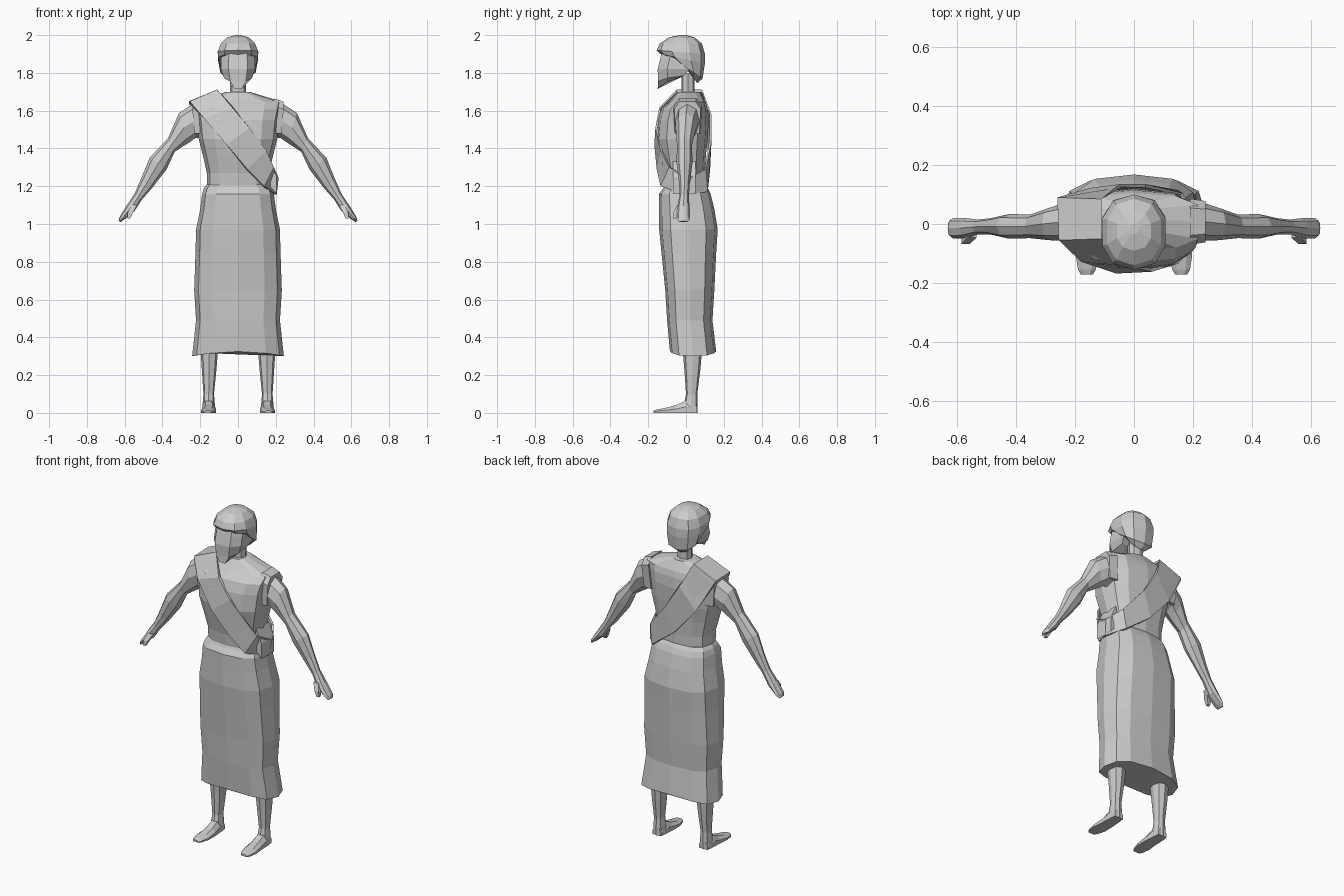
import bpy, bmesh, math
from mathutils import Vector

grey = bpy.data.materials.new("plain grey")
grey.diffuse_color = (0.6, 0.6, 0.6, 1)


def loft(name, rings, cap=True, closed=False):
    """Skin a list of equal-length point rings."""
    bm = bmesh.new()
    vs = [[bm.verts.new(p) for p in r] for r in rings]
    n = len(vs[0])
    pairs = list(zip(vs, vs[1:])) + ([(vs[-1], vs[0])] if closed else [])
    for a, b in pairs:
        for i in range(n):
            j = (i + 1) % n
            bm.faces.new((a[i], a[j], b[j], b[i]))
    if cap and not closed:
        bm.faces.new(vs[0][::-1])
        bm.faces.new(vs[-1])
    bmesh.ops.recalc_face_normals(bm, faces=bm.faces)
    me = bpy.data.meshes.new(name)
    bm.to_mesh(me)
    bm.free()
    ob = bpy.data.objects.new(name, me)
    bpy.context.collection.objects.link(ob)
    me.materials.append(grey)
    return ob


def oval(z, hx, front, back, n=12, power=0.8, cx=0, droop=0, turn=0):
    """Squared oval at height z; droop lowers the sides."""
    pts = []
    for i in range(n):
        a = 2 * math.pi * (i + turn) / n
        c, s = math.cos(a), math.sin(a)
        u = math.copysign(abs(c) ** power, c)
        v = math.copysign(abs(s) ** power, s)
        pts.append((cx + hx * u, (front + back) / 2 + (back - front) / 2 * v,
                    z - droop * u * u))
    return pts


def mirrored(ob):
    m = ob.modifiers.new("mirror", 'MIRROR')
    m.use_axis[0] = True
    m.use_mirror_merge = False
    return ob


# Long wrapped skirt
skirt = [(0.325, .243, -.085, .16), (.49, .222, -.10, .14), (.65, .232, -.11, .15),
         (.85, .225, -.13, .16), (.97, .222, -.142, .168), (1.08, .20, -.142, .15),
         (1.16, .19, -.142, .13), (1.19, .18, -.12, .115), (1.21, .165, -.11, .10)]
loft("skirt", [oval(z, hx, f, b, power=.72, droop=.025 if z < .4 else 0)
               for z, hx, f, b in skirt])

# Shirt body
torso = [(1.17, .165, -.11, .10), (1.27, .165, -.12, .10), (1.36, .185, -.14, .105),
         (1.45, .208, -.158, .115), (1.55, .218, -.15, .12), (1.61, .232, -.13, .115),
         (1.645, .24, -.09, .105), (1.70, .06, -.045, .075)]
loft("shirt", [oval(z, hx, f, b, power=.75) for z, hx, f, b in torso])

# Diagonal sash: inner and outer edge at each station around the body
sash = [((-.11, -.05, 1.712), (-.255, -.055, 1.65)), ((-.03, -.142, 1.615), (-.18, -.128, 1.56)),
        ((.06, -.162, 1.51), (-.06, -.168, 1.42)), ((.15, -.135, 1.39), (.05, -.155, 1.29)),
        ((.19, -.09, 1.30), (.14, -.135, 1.20)), ((.215, .02, 1.245), (.205, .0, 1.155)),
        ((.165, .105, 1.29), (.15, .115, 1.17)), ((.04, .135, 1.44), (-.01, .128, 1.29)),
        ((-.05, .135, 1.58), (-.15, .122, 1.45)), ((-.11, .085, 1.712), (-.26, .09, 1.65))]
rings = []
for hi, lo in sash:
    hi, lo = Vector(hi), Vector(lo)
    mid = (hi + lo) / 2
    out = Vector((mid.x, mid.y, 0)).normalized() * .012
    if mid.z > 1.67:
        out = Vector((0, 0, .015))
    rings.append([hi - out, lo - out, lo, hi])
loft("sash", rings, closed=True)

# Sash end tucked at the hip
loft("sash_end", [[(x, y, z) for x, z in ((.15, 1.22), (.205, 1.16), (.205, 1.25), (.17, 1.33))]
                  for y in (-.07, .05)])

# Arms: upper and lower outline point, then y centre and half depth
arm = [((.20, 1.645), (.18, 1.46), .01, .068), ((.24, 1.635), (.225, 1.455), .008, .065),
       ((.312, 1.588), (.262, 1.43), .0, .055), ((.37, 1.455), (.335, 1.382), -.008, .04),
       ((.468, 1.35), (.378, 1.29), -.008, .042), ((.515, 1.235), (.455, 1.19), -.008, .028),
       ((.548, 1.16), (.508, 1.13), -.01, .025), ((.592, 1.095), (.548, 1.068), -.014, .034),
       ((.628, 1.035), (.60, 1.025), -.014, .035), ((.632, 1.015), (.622, 1.01), -.014, .024)]
rings = []
for (ux, uz), (lx, lz), yc, hy in arm:
    up, low = Vector((ux, yc, uz)), Vector((lx, yc, lz))
    mid, half = (up + low) / 2, (up - low) / 2
    rings.append([mid + half * math.cos(i * math.pi / 4) * 1.0
                  + Vector((0, hy * math.sin(i * math.pi / 4), 0)) for i in range(8)])
mirrored(loft("arm", rings))

# Thumbs
mirrored(loft("thumb", [[(x + dx, y + dy, z) for dx, dy in ((-r, -r), (r, -r), (r, r), (-r, r))]
                        for x, y, z, r in ((.55, -.03, 1.10, .016), (.57, -.053, 1.06, .014),
                                           (.578, -.06, 1.03, .008))]))

# Short sleeve cuffs over the shoulders
mirrored(loft("sleeve", [[(x - (.012 if s < 0 else 0), .008 + h * c, z)
                          for s, c, z in ((1, -.6, t), (1, .6, t), (0, 1, t - .04),
                                          (-1, .9, b), (-1, -.9, b), (0, -1, t - .04))]
                         for x, t, b, h in ((.19, 1.665, 1.48, .078), (.242, 1.648, 1.48, .07))]))

# Legs
leg = [(.42, .15, .058, -.03, .10), (.33, .152, .046, -.018, .085), (.22, .153, .038, -.008, .075),
       (.10, .155, .028, .0, .06), (.05, .155, .032, -.01, .062), (.0, .155, .034, -.015, .062)]
mirrored(loft("leg", [oval(z, hx, f, b, 8, cx=cx) for z, cx, hx, f, b in leg]))

# Feet: y, centre x, half width, height
foot = [(.058, .155, .028, .045), (.0, .155, .034, .065), (-.05, .154, .037, .042),
        (-.11, .157, .04, .026), (-.155, .16, .03, .018), (-.172, .16, .02, .012)]
mirrored(loft("foot", [[(cx - w, y, 0), (cx + w, y, 0), (cx + w, y, h * .5),
                        (cx + w * .5, y, h), (cx - w * .5, y, h), (cx - w, y, h * .5)]
                       for y, cx, w, h in foot]))

# Neck
loft("neck", [oval(z, .042, -.025, .045, 8) for z in (1.66, 1.80)])

# Face, tapering to a jutting chin
loft("face", [[(-w, back, z + up), (-w, front + .05, z + up * .6), (-w * .55, front, z),
               (w * .55, front, z), (w, front + .05, z + up * .6), (w, back, z + up)]
              for z, w, front, back, up in ((1.715, .035, -.15, -.03, .06), (1.755, .075, -.148, -.01, .03),
                                            (1.82, .09, -.15, .02, 0), (1.87, .09, -.138, .03, 0),
                                            (1.94, .08, -.12, .03, 0))])

# Hair cap, sloping down from the brow to the nape
hair = [(1.795, .06, -.015, .06, .05), (1.82, .098, -.06, .088, .05), (1.875, .11, -.135, .10, .025),
        (1.91, .112, -.155, .10, .01), (1.955, .095, -.14, .085, 0), (1.988, .06, -.09, .045, 0),
        (2.0, .015, -.035, .0, 0)]
rings = []
for z, hx, f, b, tilt in hair:
    ring = oval(z, hx, f, b, 10, .85, turn=.5)
    mid = (f + b) / 2
    rings.append([(x, y, q - tilt * (y - mid) / ((b - f) / 2)) for x, y, q in ring])
loft("hair", rings)
